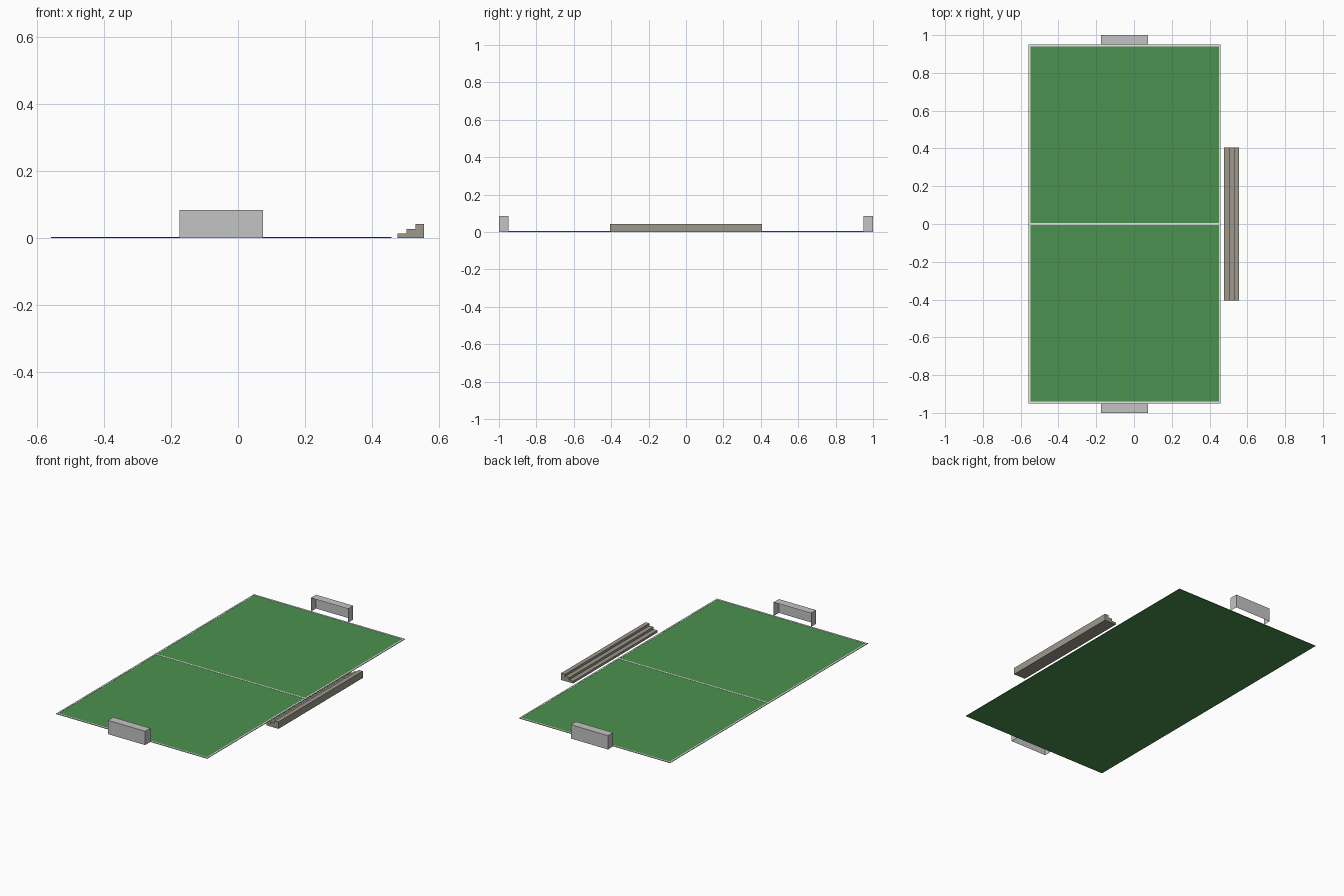
import bpy

cube = bpy.data.objects.get("Cube")
if cube:
    bpy.data.objects.remove(cube, do_unlink=True)


def material(name, rgb):
    mat = bpy.data.materials.new(name)
    mat.use_nodes = True
    mat.diffuse_color = (*rgb, 1)
    mat.node_tree.nodes["Principled BSDF"].inputs["Base Color"].default_value = (*rgb, 1)
    return mat


GRASS = material("grass green", (0.07, 0.285, 0.077))
WHITE = material("line white", (0.8, 0.8, 0.8))
GREY = material("goal grey", (0.55, 0.55, 0.55))
STONE = material("bench stone", (0.337, 0.314, 0.262))


def add_mesh(name, verts, faces, mat):
    mesh = bpy.data.meshes.new(name)
    mesh.from_pydata(verts, [], faces)
    mesh.materials.append(mat)
    obj = bpy.data.objects.new(name, mesh)
    bpy.context.collection.objects.link(obj)
    return obj


def box(name, x0, x1, y0, y1, z0, z1, mat):
    verts = [(x, y, z) for x in (x0, x1) for y in (y0, y1) for z in (z0, z1)]
    faces = [(0, 1, 3, 2), (4, 6, 7, 5), (0, 4, 5, 1),
             (2, 3, 7, 6), (0, 2, 6, 4), (1, 5, 7, 3)]
    return add_mesh(name, verts, faces, mat)


# Pitch slab
LEFT, RIGHT, END = -0.558, 0.458, 0.95
LINE, TOP, PAINT = 0.009, 0.003, 0.004
box("pitch", LEFT, RIGHT, -END, END, 0, TOP, GRASS)

# Painted boundary and halfway lines
box("halfway_line", LEFT + LINE, RIGHT - LINE, -LINE / 2, LINE / 2, TOP, PAINT, WHITE)
box("right_touchline", LEFT, LEFT + LINE, -END, END, TOP, PAINT, WHITE)
box("left_touchline", RIGHT - LINE, RIGHT, -END, END, TOP, PAINT, WHITE)
for name, y in (("front_goal_line", -END), ("back_goal_line", END - LINE)):
    box(name, LEFT + LINE, RIGHT - LINE, y, y + LINE, TOP, PAINT, WHITE)

# Goals: thin sheets for back, top and sides, open to the pitch and below
for name, s in (("front_goal", -1), ("back_goal", 1)):
    verts = [(x, s * y, z) for x in (-0.175, 0.075) for y in (END, 1) for z in (0, 0.084)]
    faces = [(0, 1, 3, 2), (4, 6, 7, 5), (2, 3, 7, 6), (1, 5, 7, 3)]
    if s < 0:
        faces = [f[::-1] for f in faces]
    add_mesh(name, verts, faces, GREY)

# Stepped stand: staircase profile extruded along the touchline
START, TREAD, RISE, HALF, STEPS = 0.476, 0.0267, 0.014, 0.405, 3
profile = [(START, 0)]
for i in range(STEPS):
    profile += [(START + i * TREAD, (i + 1) * RISE),
                (START + (i + 1) * TREAD, (i + 1) * RISE)]
profile.append((START + STEPS * TREAD, 0))
n = len(profile)
verts = [(x, y, z) for y in (-HALF, HALF) for x, z in profile]
faces = [tuple(range(n))[::-1], tuple(range(n, 2 * n))]
faces += [(i, (i + 1) % n, (i + 1) % n + n, i + n) for i in range(n)]
stand = add_mesh("spectator_stand", verts, faces, STONE)

# Consistent outward normals on the stand
import bmesh
bm = bmesh.new()
bm.from_mesh(stand.data)
bmesh.ops.recalc_face_normals(bm, faces=bm.faces)
bm.to_mesh(stand.data)
bm.free()
